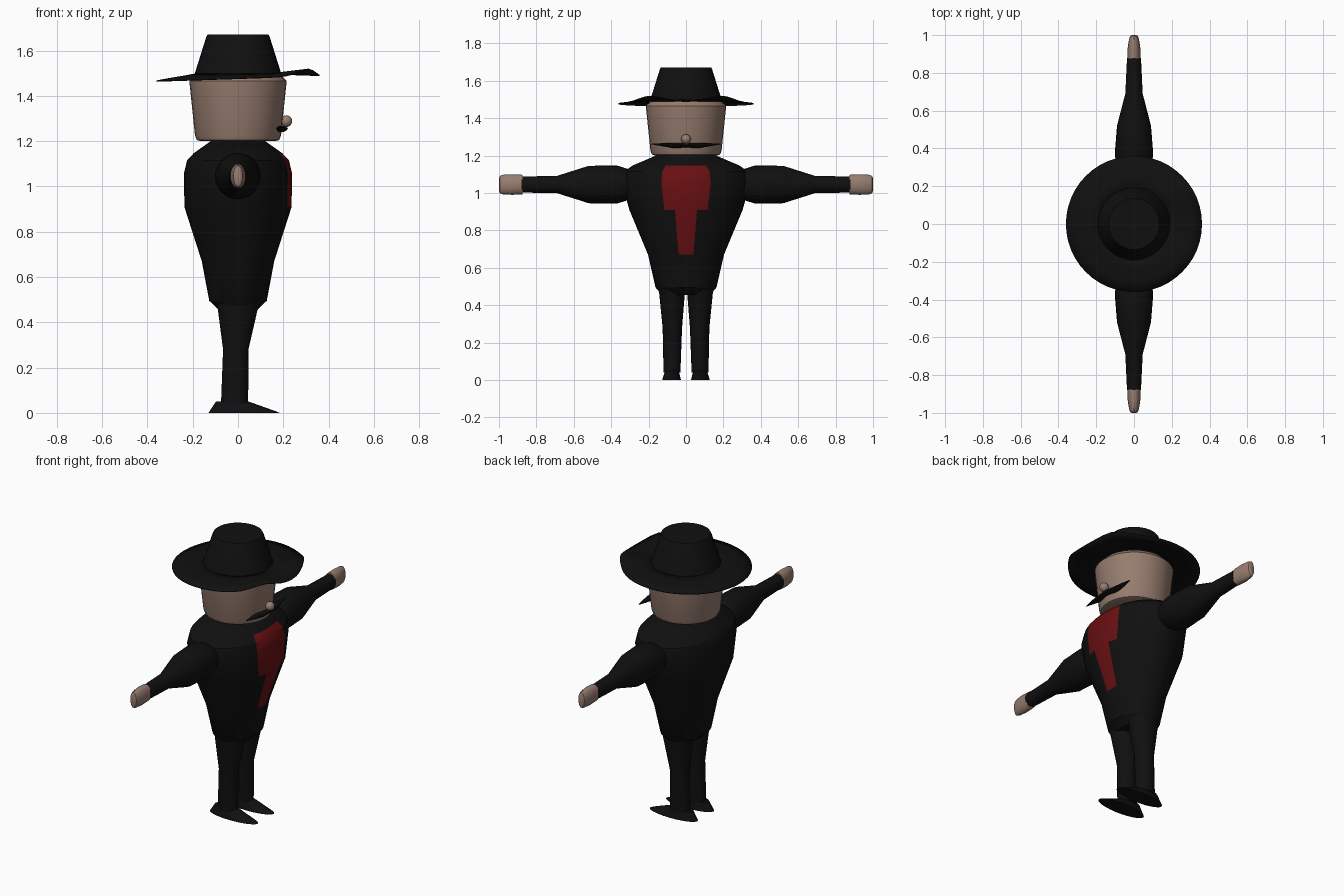
import bpy, bmesh, math

cube = bpy.data.objects.get("Cube")
if cube:
    bpy.data.objects.remove(cube)


def material(name, rgb):
    m = bpy.data.materials.new(name)
    m.use_nodes = True
    m.diffuse_color = (*rgb, 1)
    bsdf = next(n for n in m.node_tree.nodes if n.type == "BSDF_PRINCIPLED")
    bsdf.inputs["Base Color"].default_value = (*rgb, 1)
    bsdf.inputs["Roughness"].default_value = 0.8
    return m


BLACK = material("black cloth", (0.005, 0.005, 0.005))
RED = material("dark red", (0.14, 0.005, 0.006))
SKIN = material("skin", (0.31, 0.205, 0.16))


def finish(bm, name, *mats):
    """Turn a bmesh into a smooth object that keeps its sharp edges."""
    bmesh.ops.recalc_face_normals(bm, faces=bm.faces)
    mesh = bpy.data.meshes.new(name)
    bm.to_mesh(mesh)
    bm.free()
    for m in mats:
        mesh.materials.append(m)
    ob = bpy.data.objects.new(name, mesh)
    bpy.context.collection.objects.link(ob)
    bpy.ops.object.select_all(action="DESELECT")
    ob.select_set(True)
    bpy.context.view_layer.objects.active = ob
    bpy.ops.object.shade_smooth_by_angle(angle=math.radians(30))
    return ob


def loft(rings, axis="z", n=32, caps=True, shape=None):
    """Skin ellipses (position, centre a, centre b, radius a, radius b)."""
    bm = bmesh.new()
    loops = []
    for i, (t, ca, cb, ra, rb) in enumerate(rings):
        loop = []
        for k in range(n):
            ang = 2 * math.pi * k / n
            a, b = ca + ra * math.cos(ang), cb + rb * math.sin(ang)
            h = t + (shape(i, ang) if shape else 0)
            loop.append(bm.verts.new((a, b, h) if axis == "z" else (a, h, b)))
        loops.append(loop)
    for lo, hi in zip(loops, loops[1:]):
        for k in range(n):
            j = (k + 1) % n
            bm.faces.new((lo[k], lo[j], hi[j], hi[k]))
    if caps:
        bm.faces.new(loops[0])
        bm.faces.new(loops[-1])
    return bm


def round_rings(*pairs):
    return [(z, 0, 0, r, r) for z, r in pairs]


# Coat, with a red shirt front: wide chest panel above a narrow strip
coat = loft([(0.455, 0, 0, 0.085, 0.13), (0.495, 0, 0, 0.127, 0.163),
             (0.67, 0, 0, 0.16, 0.203), (0.91, 0, 0, 0.237, 0.303),
             (1.06, 0, 0, 0.238, 0.345), (1.115, 0, 0, 0.225, 0.33),
             (1.147, 0, 0, 0.195, 0.285), (1.2, 0, 0, 0.12, 0.16)])
for f in coat.faces:
    c = f.calc_center_median()
    angle = abs(math.degrees(math.atan2(c.y / 1.35, c.x)))
    limit = 22 if 0.91 < c.z < 1.147 else 11 if 0.67 < c.z < 0.91 else 0
    f.material_index = 1 if angle < limit else 0
finish(coat, "coat", BLACK, RED)

# Head
finish(loft(round_rings((1.2, 0.165), (1.205, 0.182), (1.225, 0.19),
                        (1.465, 0.215), (1.49, 0.19))), "head", SKIN)

# Nose
nose = bmesh.new()
bmesh.ops.create_uvsphere(nose, u_segments=16, v_segments=10, radius=0.026)
bmesh.ops.translate(nose, verts=nose.verts, vec=(0.213, 0, 1.288))
finish(nose, "nose", SKIN)

# Moustache, thin and pointed at both ends
finish(loft([(y, 0.194 - 0.01 * abs(y) / 0.185, z, rx, rz) for y, z, rx, rz in (
    (-0.185, 1.262, 0.002, 0.002), (-0.13, 1.258, 0.014, 0.008),
    (-0.06, 1.253, 0.024, 0.014), (0, 1.255, 0.026, 0.011),
    (0.06, 1.253, 0.024, 0.014), (0.13, 1.258, 0.014, 0.008),
    (0.185, 1.262, 0.002, 0.002))], axis="y", n=12), "moustache", BLACK)

# Hat crown
finish(loft(round_rings((1.495, 0.192), (1.66, 0.14), (1.67, 0.135))),
       "hat_crown", BLACK)


# Hat brim, tilted down at the back and lifted either side of the front
def brim_wave(ring, ang):
    turn = abs(math.degrees(math.atan2(math.sin(ang), math.cos(ang))))
    lift = 0.03 * math.exp(-((turn - 32) / 16) ** 2)
    return (ring / 3) * (0.012 * math.cos(ang) + lift)


brim = finish(loft(round_rings((1.497, 0.18), (1.49, 0.24), (1.484, 0.3),
                               (1.477, 0.36)), n=48, caps=False,
                   shape=brim_wave), "hat_brim", BLACK)
thick = brim.modifiers.new("thickness", "SOLIDIFY")
thick.thickness = 0.006
thick.offset = 0

for side, s in (("left", 1), ("right", -1)):
    # Sleeve and hand
    finish(loft([(s * y, 0, 1.045, rx, rz) for y, rx, rz in (
        (0.27, 0.07, 0.07), (0.325, 0.095, 0.088), (0.37, 0.102, 0.102),
        (0.52, 0.09, 0.1), (0.69, 0.046, 0.046), (0.88, 0.037, 0.043))],
        axis="y", n=24), side + "_sleeve", BLACK)
    finish(loft([(s * y, 0, 1.045, rx, rz) for y, rx, rz in (
        (0.875, 0.034, 0.052), (0.93, 0.034, 0.055), (0.98, 0.026, 0.052),
        (0.995, 0.02, 0.046), (1.0, 0.012, 0.035))],
        axis="y", n=20), side + "_hand", SKIN)
    # Trouser leg
    finish(loft([(0.04, -0.015, s * 0.075, 0.06, 0.045),
                 (0.28, -0.01, s * 0.073, 0.056, 0.052),
                 (0.48, 0, s * 0.075, 0.092, 0.07)], n=20),
           side + "_leg", BLACK)
    # Pointed shoe
    finish(loft([(0, 0.027, s * 0.077, 0.157, 0.05),
                 (0.008, 0.02, s * 0.077, 0.145, 0.048),
                 (0.05, -0.025, s * 0.075, 0.072, 0.036)], n=24),
           side + "_shoe", BLACK)
